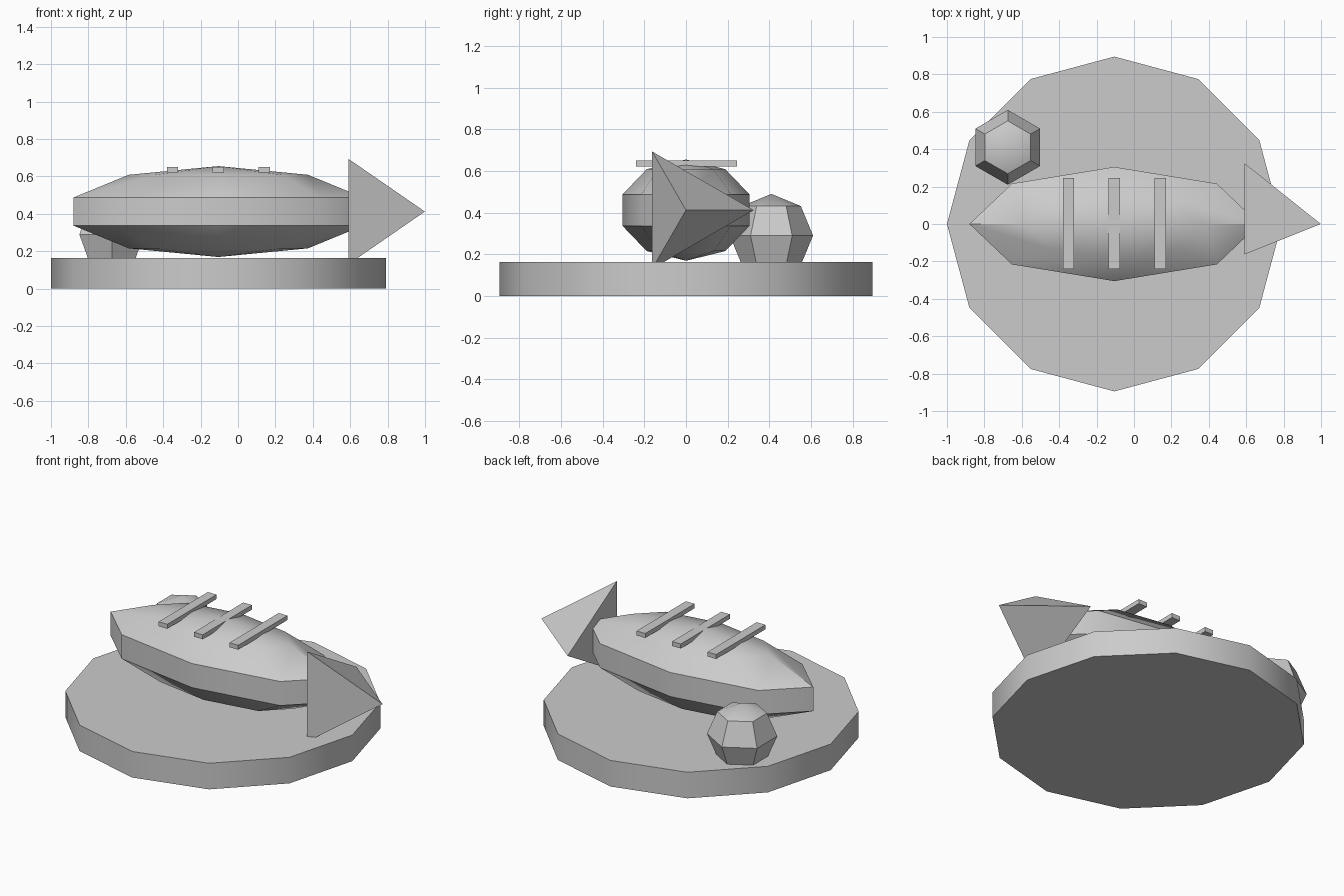
import bpy, bmesh, math
from mathutils import Matrix, Vector

cube = bpy.data.objects.get("Cube")
if cube:
    bpy.data.objects.remove(cube, do_unlink=True)

grey = bpy.data.materials.new("plain_grey")
grey.use_nodes = True
colour = (0.6, 0.6, 0.6, 1)
grey.diffuse_color = colour
grey.node_tree.nodes["Principled BSDF"].inputs["Base Color"].default_value = colour


def finish(name, bm, matrix):
    """Turn a bmesh into a placed, shaded object."""
    bm.transform(matrix)
    bmesh.ops.recalc_face_normals(bm, faces=bm.faces)
    mesh = bpy.data.meshes.new(name)
    bm.to_mesh(mesh)
    bm.free()
    mesh.materials.append(grey)
    obj = bpy.data.objects.new(name, mesh)
    bpy.context.collection.objects.link(obj)
    bpy.ops.object.select_all(action='DESELECT')
    obj.select_set(True)
    bpy.context.view_layer.objects.active = obj
    bpy.ops.object.shade_smooth_by_angle(angle=math.radians(35))
    return obj


def lathe(name, profile, sides, matrix, start=0.0):
    """Revolve (radius, height) points around z; radius 0 makes a pole."""
    bm = bmesh.new()
    rings = []
    for r, z in profile:
        if r == 0:
            rings.append([bm.verts.new((0, 0, z))] * sides)
        else:
            angles = [start + math.tau * i / sides for i in range(sides)]
            rings.append([bm.verts.new((r * math.cos(a), r * math.sin(a), z)) for a in angles])
    for low, high in zip(rings, rings[1:]):
        for i in range(sides):
            j = (i + 1) % sides
            bm.faces.new(dict.fromkeys((low[i], low[j], high[j], high[i])))
    # Close open ends
    for (r, z), ring in zip((profile[0], profile[-1]), (rings[0], rings[-1])):
        if r:
            bm.faces.new(ring)
    return finish(name, bm, matrix)


def ball_profile(bands):
    steps = [math.pi * i / bands for i in range(bands + 1)]
    return [(0 if i in (0, bands) else math.sin(a), -math.cos(a)) for i, a in enumerate(steps)]


def place(x, y, z, size=(1, 1, 1)):
    return Matrix.Translation((x, y, z)) @ Matrix.Diagonal(Vector(size)).to_4x4()


MID = -0.105  # centre of plate and body

# Plate
lathe("plate", [(0.895, 0), (0.895, 0.163)], 12, place(MID, 0, 0))

# Fish body: a stretched low-poly ball
lathe("fish_body", ball_profile(5), 8, place(MID, 0, 0.412, (0.815, 0.321, 0.243)))

# Tail: three-sided cone pointing along +x
turn = Matrix.Rotation(math.radians(90), 4, 'Y')
lathe("fish_tail", [(0.325, 0), (0, 0.408)], 3, place(0.591, 0, 0.412) @ turn, math.pi / 2)

# Lemon half sunk in the plate
lathe("lemon", ball_profile(4), 6, place(-0.675, 0.41, 0.29, (0.2, 0.2, 0.2)), math.pi / 2)

# Strips across the back
for label, x in (("right", -0.35), ("middle", MID), ("left", 0.14)):
    bm = bmesh.new()
    bmesh.ops.create_cube(bm, size=1)
    finish(label + "_strip", bm, place(x, 0.002, 0.636, (0.06, 0.486, 0.028)))
